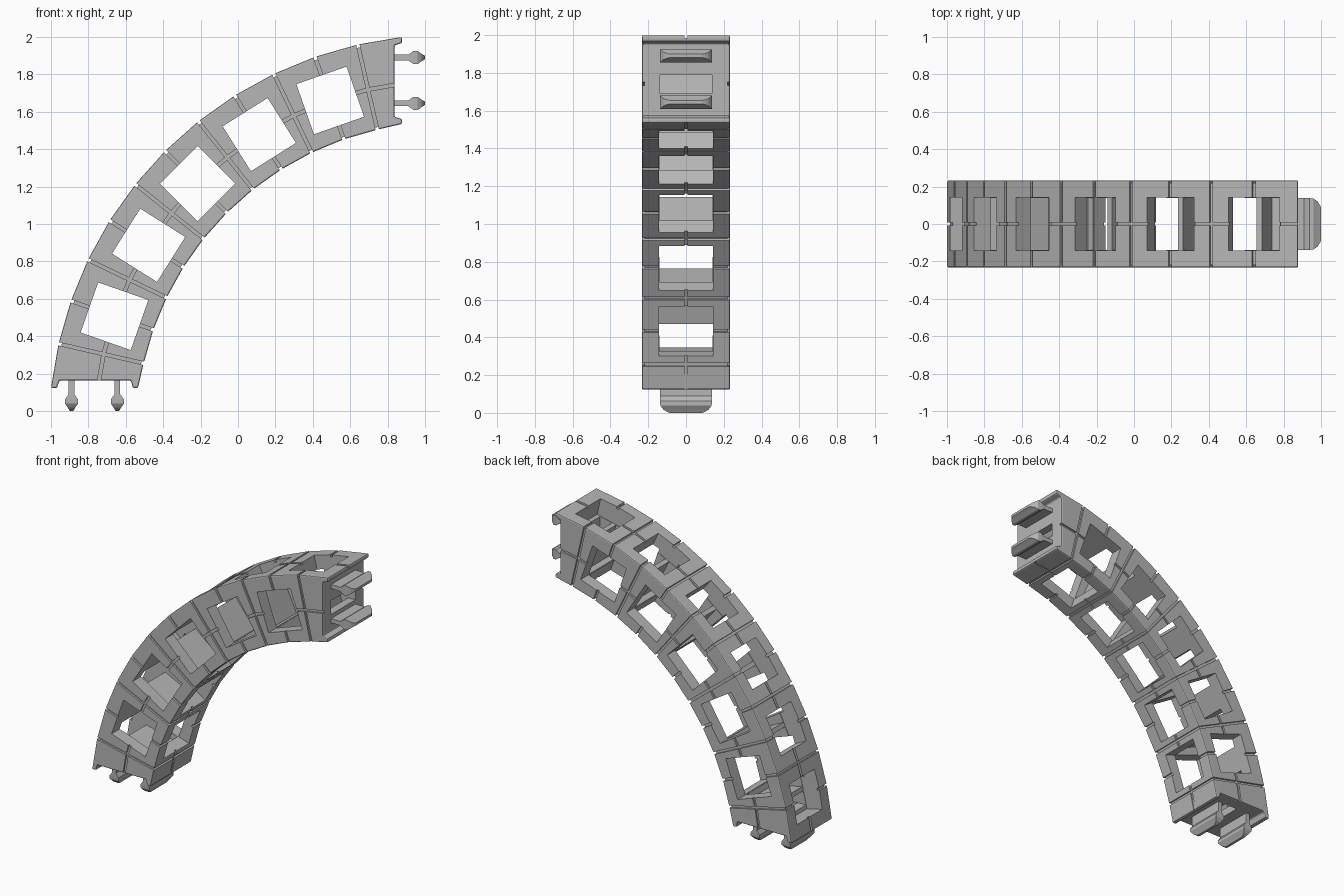
import bpy, bmesh
from math import radians, sin, cos

cube = bpy.data.objects.get("Cube")
if cube:
    bpy.data.objects.remove(cube)

# Overall dimensions: the arch is part of a ring made of seven equal steps
CX, CZ = 1.114, -0.114
R_IN, R_OUT, R_MID = 1.66, 2.127, 1.88
STEP = 90 / 7
HALF_Y = 0.233
WIN = 0.142
SEAM = 0.009
JOINTS = [STEP * k for k in range(1, 7)]
CENTRES = [STEP * (k + 0.5) for k in range(1, 6)]

grey = bpy.data.materials.new("light grey plastic")
grey.use_nodes = True
grey.diffuse_color = (0.47, 0.47, 0.47, 1)
grey.node_tree.nodes["Principled BSDF"].inputs["Base Color"].default_value = (0.47, 0.47, 0.47, 1)


def polar(r, deg):
    a = radians(deg)
    return CX - r * cos(a), CZ + r * sin(a)


def swap(p):
    # reflection that exchanges the two ends of the arch
    return 1 - p[1], 1 - p[0]


def prism(bm, outline, y0, y1):
    front = [bm.verts.new((x, y0, z)) for x, z in outline]
    back = [bm.verts.new((x, y1, z)) for x, z in outline]
    bm.faces.new(front)
    bm.faces.new(back[::-1])
    n = len(outline)
    for i in range(n):
        j = (i + 1) % n
        bm.faces.new((front[j], front[i], back[i], back[j]))


def radial_box(bm, deg, r0, r1, half, y0, y1):
    # straight-sided box lined up with the radius at this angle
    a = radians(deg)
    pts = []
    for r, t in ((r0, -half), (r1, -half), (r1, half), (r0, half)):
        x, z = polar(r, deg)
        pts.append((x + t * sin(a), z + t * cos(a)))
    prism(bm, pts, y0, y1)


def arc_strip(bm, r0, r1, y0, y1):
    angles = [STEP * k / 2 for k in range(15)]
    pts = [polar(r1, a) for a in angles] + [polar(r0, a) for a in reversed(angles)]
    prism(bm, pts, y0, y1)


def finish(name, bm):
    bmesh.ops.recalc_face_normals(bm, faces=bm.faces)
    mesh = bpy.data.meshes.new(name)
    bm.to_mesh(mesh)
    bm.free()
    mesh.materials.append(grey)
    ob = bpy.data.objects.new(name, mesh)
    bpy.context.collection.objects.link(ob)
    return ob


# Solid arch with a lipped recess at each end
lip = [(-0.535, 0.123), (-0.562, 0.123), (-0.572, 0.163),
       (-0.955, 0.163), (-0.968, 0.123), (-1.0, 0.123)]
angles = [STEP * k / 2 for k in range(2, 13)]
outline = lip + [polar(R_OUT, a) for a in angles]
outline += [swap(p) for p in reversed(lip)]
outline += [polar(R_IN, a) for a in reversed(angles)]
bm = bmesh.new()
prism(bm, outline, -HALF_Y, HALF_Y)
body = finish("arch_body", bm)
bevel = body.modifiers.new("soft_edges", "BEVEL")
bevel.width = 0.008
bevel.segments = 2
bevel.limit_method = "ANGLE"
bevel.angle_limit = radians(50)

cutters = []


def cut(name, bm):
    ob = finish(name, bm)
    ob.hide_render = True
    mod = body.modifiers.new(name, "BOOLEAN")
    mod.operation = "DIFFERENCE"
    mod.solver = "EXACT"
    mod.use_self = True
    mod.object = ob
    cutters.append(ob)


# Hollow chambers, leaving a thin divider at every joint
bm = bmesh.new()
GAP = 0.45
for a in CENTRES:
    lo, hi = a - STEP / 2 + GAP, a + STEP / 2 - GAP
    prism(bm, [polar(1.75, lo), polar(2.01, lo), polar(2.01, a), polar(2.01, hi),
               polar(1.75, hi), polar(1.75, a)], -0.14, 0.14)
end_room = [polar(1.75, STEP - GAP), polar(2.01, STEP - GAP), (-0.868, 0.22), (-0.604, 0.22)]
end_hatch = [(-0.79, 0.1), (-0.69, 0.1), (-0.69, 0.24), (-0.79, 0.24)]
for shape, y in ((end_room, 0.14), (end_hatch, 0.137)):
    prism(bm, shape, -y, y)
    prism(bm, [swap(p) for p in shape], -y, y)
cut("chamber_cutter", bm)

# Windows: through the sides, through the inner wall, and staggered on the outer wall
bm = bmesh.new()
for a in CENTRES:
    radial_box(bm, a, R_MID - WIN, R_MID + WIN, WIN, -0.3, 0.3)
    radial_box(bm, a, 1.6, 1.77, WIN - 0.003, -0.143, 0.143)
for a in JOINTS:
    radial_box(bm, a, 1.995, 2.2, WIN - 0.002, -0.143, 0.143)
cut("window_cutter", bm)

# Seams across the arch at joints and window centres
DEPTH = 0.013
bm = bmesh.new()
for a in JOINTS + CENTRES:
    radial_box(bm, a, R_OUT - DEPTH - 0.004, 2.2, SEAM, -0.3, 0.3)
    radial_box(bm, a, 1.6, R_IN + DEPTH, SEAM, -0.3, 0.3)
    for side in (-1, 1):
        radial_box(bm, a, 1.62, 2.17, SEAM * 0.95, side * (HALF_Y - DEPTH), side * 0.29)
cut("cross_seam_cutter", bm)

# Seams running along the middle of each face
bm = bmesh.new()
for side in (-1, 1):
    arc_strip(bm, R_MID - SEAM, R_MID + SEAM, side * (HALF_Y - DEPTH + 0.001), side * 0.28)
arc_strip(bm, R_OUT - DEPTH - 0.002, 2.19, -SEAM, SEAM)
arc_strip(bm, 1.61, R_IN + DEPTH - 0.002, -SEAM, SEAM)
cut("long_seam_cutter", bm)

# Bake the cuts into the body and drop the cutters
bpy.context.view_layer.update()
graph = bpy.context.evaluated_depsgraph_get()
baked = bpy.data.meshes.new_from_object(body.evaluated_get(graph))
body.modifiers.clear()
body.data = baked
for ob in cutters:
    bpy.data.objects.remove(ob)

# Snap clips: height, half thickness and half width of each section
SECTIONS = [(0.175, 0.015, 0.138), (0.09, 0.015, 0.138), (0.062, 0.035, 0.138),
            (0.04, 0.035, 0.136), (0.018, 0.02, 0.12), (0.005, 0.012, 0.1), (0, 0.009, 0.085)]


def clip(name, x, at_top):
    bm = bmesh.new()
    rings = []
    for z, t, w in SECTIONS:
        ring = []
        for sx, sy in ((-1, -1), (1, -1), (1, 1), (-1, 1)):
            p = (x + sx * t, z)
            if at_top:
                p = swap(p)
            ring.append(bm.verts.new((p[0], sy * w, p[1])))
        rings.append(ring)
    for a, b in zip(rings, rings[1:]):
        for i in range(4):
            j = (i + 1) % 4
            bm.faces.new((a[i], a[j], b[j], b[i]))
    bm.faces.new(rings[0])
    bm.faces.new(rings[-1])
    finish(name, bm)


for place, x in (("outer", -0.89), ("inner", -0.645)):
    clip("lower_clip_" + place, x, False)
    clip("upper_clip_" + place, x, True)
